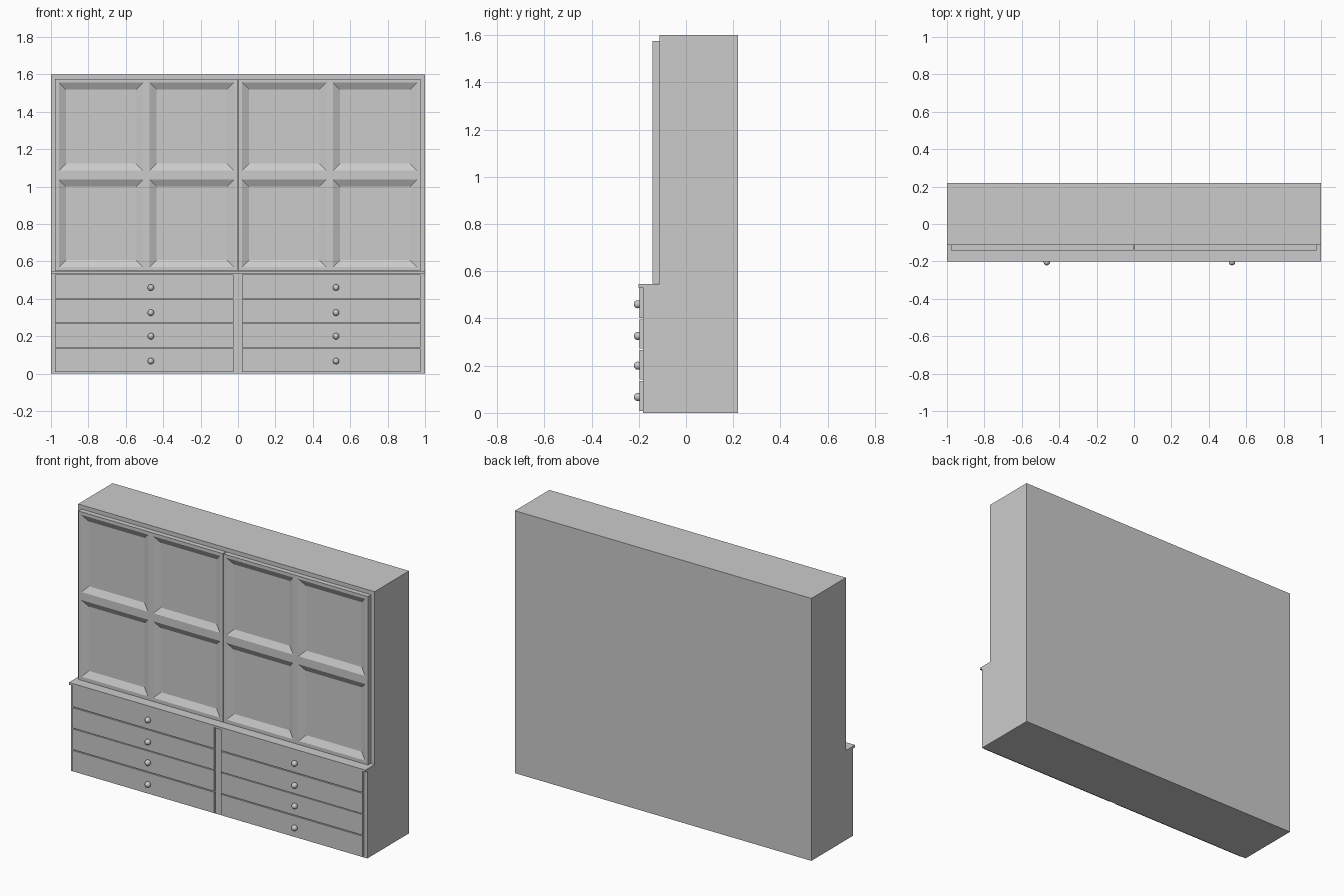
import bpy, bmesh

if "Cube" in bpy.data.objects:
    bpy.data.objects.remove(bpy.data.objects["Cube"])


def make_object(name, bm):
    bmesh.ops.recalc_face_normals(bm, faces=bm.faces[:])
    mesh = bpy.data.meshes.new(name)
    bm.to_mesh(mesh)
    bm.free()
    obj = bpy.data.objects.new(name, mesh)
    bpy.context.collection.objects.link(obj)
    return obj


def box(name, x0, x1, y0, y1, z0, z1):
    bm = bmesh.new()
    bmesh.ops.create_cube(bm, size=1)
    for v in bm.verts:
        v.co = ((x0 + x1) / 2 + v.co.x * (x1 - x0),
                (y0 + y1) / 2 + v.co.y * (y1 - y0),
                (z0 + z1) / 2 + v.co.z * (z1 - z0))
    return make_object(name, bm)


def extruded_profile(name, profile, x0, x1):
    bm = bmesh.new()
    face = bm.faces.new([bm.verts.new((x0, y, z)) for y, z in profile])
    result = bmesh.ops.extrude_face_region(bm, geom=[face], use_keep_orig=True)
    moved = [g for g in result["geom"] if isinstance(g, bmesh.types.BMVert)]
    bmesh.ops.translate(bm, verts=moved, vec=(x1 - x0, 0, 0))
    return make_object(name, bm)


def panelled_door(name, xs, zs, front, back):
    bm = bmesh.new()
    grid = [[bm.verts.new((x, front, z)) for z in zs] for x in xs]
    panels = []
    for i in range(len(xs) - 1):
        for j in range(len(zs) - 1):
            f = bm.faces.new((grid[i][j], grid[i + 1][j],
                              grid[i + 1][j + 1], grid[i][j + 1]))
            if i % 2 and j % 2:
                panels.append(f)
    bm.normal_update()
    # door thickness
    rim = [e for e in bm.edges if e.is_boundary]
    result = bmesh.ops.extrude_edge_only(bm, edges=rim)
    moved = [g for g in result["geom"] if isinstance(g, bmesh.types.BMVert)]
    bmesh.ops.translate(bm, verts=moved, vec=(0, back - front, 0))
    bmesh.ops.holes_fill(bm, edges=[e for e in bm.edges if e.is_boundary], sides=0)
    # sunken panels with sloped borders
    bm.normal_update()
    bmesh.ops.inset_individual(bm, faces=panels, thickness=0.053, depth=-0.02)
    return make_object(name, bm)


# Stepped cabinet body: deep drawer base, shallower upper part
extruded_profile("cabinet_body", [(-0.182, 0), (0.22, 0), (0.22, 1.6),
                                  (-0.112, 1.6), (-0.112, 0.54), (-0.182, 0.54)], -1, 1)

# Thin ledge over the drawers
box("ledge", -1, 1, -0.201, -0.11, 0.532, 0.546)

# Two upper doors, each with four panels
door_zs = [0.548, 0.57, 1.037, 1.086, 1.556, 1.575]
panelled_door("left_door", [-0.978, -0.957, -0.508, -0.472, -0.022, -0.003],
              door_zs, -0.142, -0.112)
panelled_door("right_door", [0.003, 0.022, 0.472, 0.508, 0.957, 0.976],
              door_zs, -0.142, -0.112)

# Two columns of four drawers with round knobs
columns = [("left", -0.978, -0.024, -0.466), ("right", 0.022, 0.976, 0.524)]
rows = [(0.008, 0.135, 0.067), (0.141, 0.267, 0.2),
        (0.272, 0.396, 0.326), (0.402, 0.53, 0.46)]
for side, x0, x1, knob_x in columns:
    for n, (z0, z1, knob_z) in enumerate(rows, 1):
        box(f"{side}_drawer_{n}", x0, x1, -0.196, -0.18, z0, z1)
        bm = bmesh.new()
        bmesh.ops.create_uvsphere(bm, u_segments=24, v_segments=14, radius=0.017)
        knob = make_object(f"{side}_knob_{n}", bm)
        knob.location = (knob_x, -0.204, knob_z)
        knob.data.shade_smooth()
